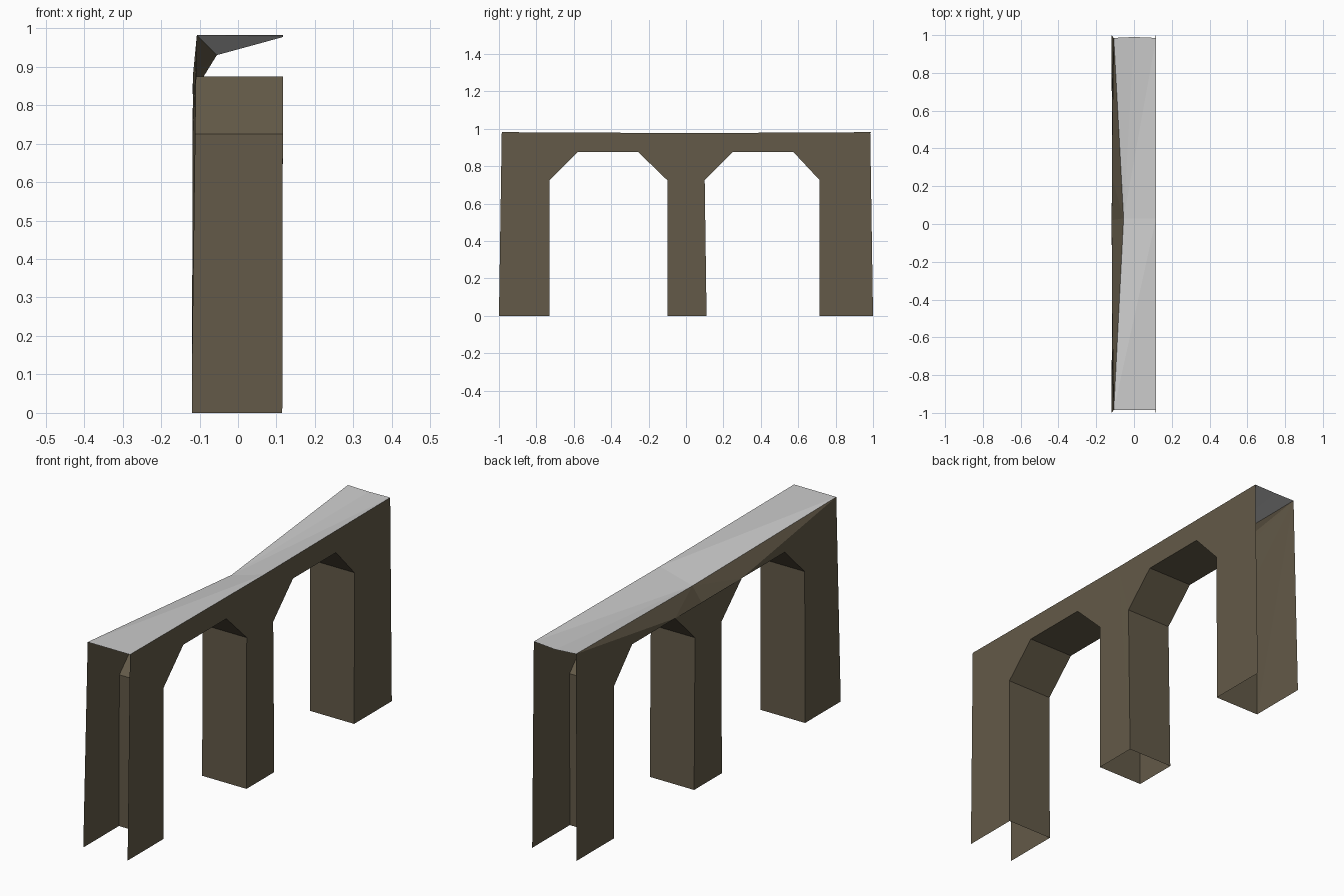
import bpy, bmesh

if "Cube" in bpy.data.objects:
    bpy.data.objects.remove(bpy.data.objects["Cube"])


def make_object(name, bm, mat=None):
    mesh = bpy.data.meshes.new(name)
    bm.to_mesh(mesh)
    bm.free()
    obj = bpy.data.objects.new(name, mesh)
    bpy.context.collection.objects.link(obj)
    if mat:
        mesh.materials.append(mat)
    return obj


stone = bpy.data.materials.new("brown_stone")
stone.diffuse_color = (0.125, 0.102, 0.065, 1)
stone.use_nodes = True
stone.node_tree.nodes["Principled BSDF"].inputs["Base Color"].default_value = stone.diffuse_color

# Side outline (y, z): three legs with two chamfered arches between them
outline = [(-1, 0), (-.73, 0), (-.73, .725), (-.58, .875), (-.255, .875),
           (-.10, .725), (-.10, 0), (.11, 0), (.10, .725), (.25, .875),
           (.575, .875), (.715, .725), (.715, 0), (1, 0), (.985, .982), (-.985, .982)]
NOTCH = (-.055, .03, .93)      # worn dent in the left top edge
NOTCH_FOOT = (-.118, .02, .828)
MID_RIGHT = (.117, .03, .977)


def left_x(z):
    return -.107 if z > .9 else -.12 + .003 * z


# Masonry: hollow shell, open underneath and at both ends
bm = bmesh.new()
right = [bm.verts.new((.115 + .002 * z, y, z)) for y, z in outline]
left = [bm.verts.new((left_x(z), y, z)) for y, z in outline]
notch, foot, mid = (bm.verts.new(p) for p in (NOTCH, NOTCH_FOOT, MID_RIGHT))

# Right wall
bm.faces.new(right[:15] + [mid, right[15]])

# Left wall: two ends, middle leg, and the facets of the dent
walls = [left[:5] + [left[15]],
         left[4:10] + [foot],
         left[9:15],
         [left[15], left[4], notch],
         [left[4], foot, notch],
         [foot, left[9], notch],
         [left[9], left[14], notch]]
for w in walls:
    bm.faces.new(w[::-1])

# Arch undersides and inner leg faces
for i in range(1, 12):
    if i != 6:
        bm.faces.new((right[i], left[i], left[i + 1], right[i + 1]))
bmesh.ops.triangulate(bm, faces=[f for f in bm.faces if len(f.verts) > 4])
make_object("arch_masonry", bm, stone)

# Deck: grey top surface sagging into the dent
bm = bmesh.new()
fl, fr, br, bmid, bl, n, m = (bm.verts.new(p) for p in (
    (-.107, -.985, .982), (.117, -.985, .982), (.117, .985, .982),
    (0, .99, .977), (-.107, .985, .982), NOTCH, MID_RIGHT))
for f in ((fl, fr, m), (fl, m, n), (n, m, br), (n, br, bmid), (n, bmid, bl)):
    bm.faces.new(f)
make_object("deck", bm)
